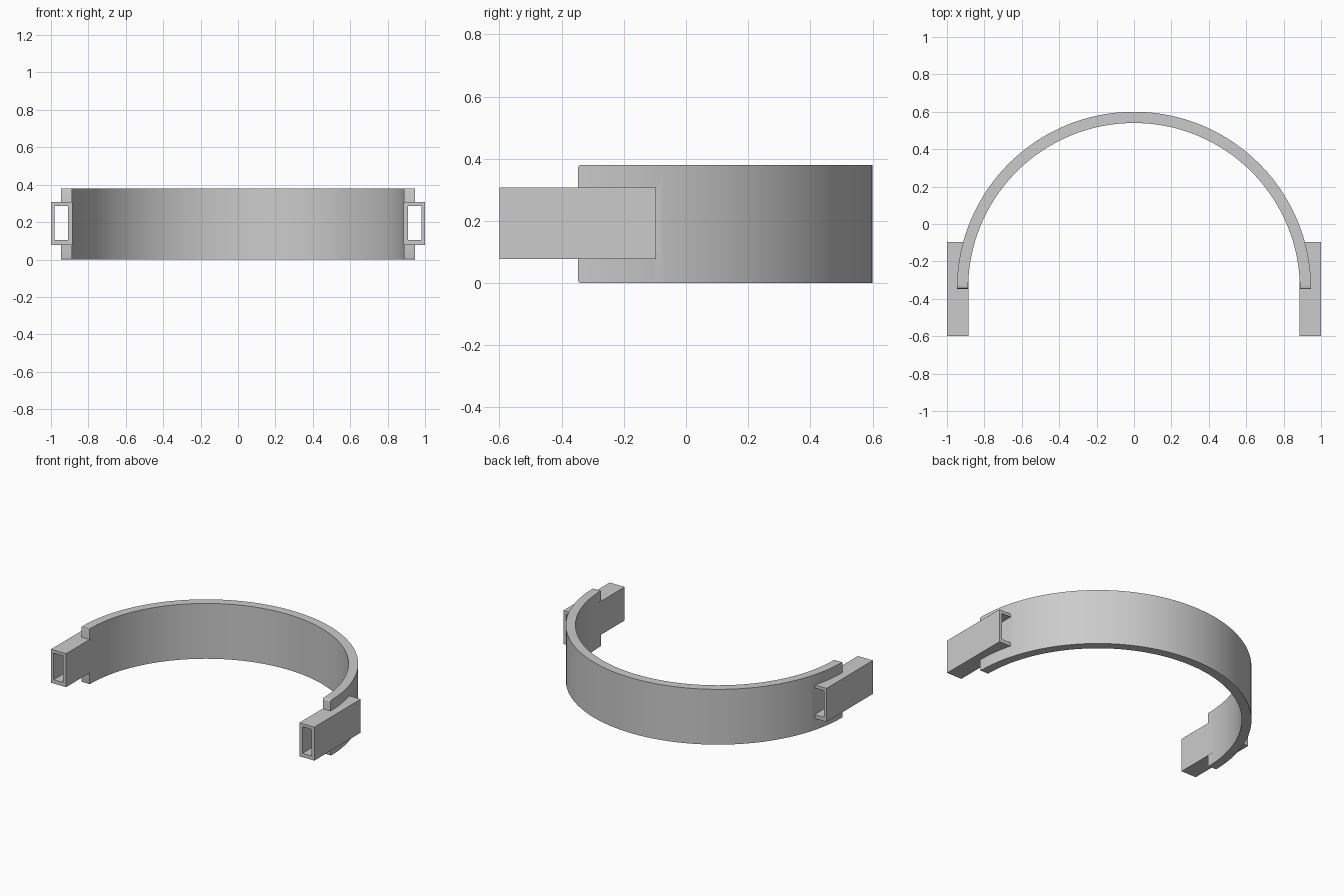
import bpy, bmesh, math

if "Cube" in bpy.data.objects:
    bpy.data.objects.remove(bpy.data.objects["Cube"])

CY = -0.347                  # centre of the arc in y
R_OUT, R_IN = 0.947, 0.887   # band radii
HEIGHT = 0.38
SEGMENTS = 96

grey = bpy.data.materials.new("grey")
grey.diffuse_color = (0.6, 0.6, 0.6, 1)
grey.use_nodes = True
grey.node_tree.nodes["Principled BSDF"].inputs["Base Color"].default_value = grey.diffuse_color


def make_object(name, bm):
    bmesh.ops.recalc_face_normals(bm, faces=bm.faces)
    mesh = bpy.data.meshes.new(name)
    bm.to_mesh(mesh)
    bm.free()
    mesh.materials.append(grey)
    obj = bpy.data.objects.new(name, mesh)
    bpy.context.collection.objects.link(obj)
    return obj


def add_box(bm, x, y, z):
    verts = bmesh.ops.create_cube(bm, size=1)["verts"]
    for v in verts:
        v.co = [(a + b) / 2 + c * (b - a) for c, (a, b) in zip(v.co, (x, y, z))]


# half-ring band: sweep a rectangular section around the arc
bm = bmesh.new()
rings = []
for i in range(SEGMENTS + 1):
    a = math.pi * i / SEGMENTS
    rings.append([bm.verts.new((r * math.cos(a), CY + r * math.sin(a), z))
                  for r, z in ((R_OUT, 0), (R_OUT, HEIGHT), (R_IN, HEIGHT), (R_IN, 0))])
for p, q in zip(rings, rings[1:]):
    for k in range(4):
        bm.faces.new((p[k], p[(k + 1) % 4], q[(k + 1) % 4], q[k]))
bm.faces.new(rings[0])
bm.faces.new(rings[-1])

# slightly rounded top and bottom edges at the two band ends
end_edges = [e for e in bm.edges
             if all(abs(v.co.y - CY) < 1e-4 for v in e.verts)
             and abs(e.verts[0].co.z - e.verts[1].co.z) < 1e-4]
bmesh.ops.bevel(bm, geom=end_edges, offset=0.008, segments=3, profile=0.5,
                affect='EDGES')
band = make_object("band", bm)

# strap slot openings
SLOT_X, SLOT_Z = (0.91, 0.98), (0.104, 0.287)
bm = bmesh.new()
for s in (-1, 1):
    add_box(bm, sorted(s * x for x in SLOT_X), (-0.7, 0.0), SLOT_Z)
cutter = make_object("slot_cutter", bm)
cutter.hide_render = True

# clear the slots through the band
mod = band.modifiers.new("slots", 'BOOLEAN')
mod.operation = 'DIFFERENCE'
mod.solver = 'EXACT'
mod.object = cutter
bpy.context.view_layer.objects.active = band
band.select_set(True)
bpy.ops.object.modifier_apply(modifier=mod.name)
bpy.ops.object.shade_smooth_by_angle(angle=math.radians(30))
bpy.data.objects.remove(cutter)


# rectangular hollow strap sleeves, open at front and back
def make_sleeve(name, side):
    bm = bmesh.new()
    loops = []
    for y in (-0.6, -0.097):
        for (x0, x1), (z0, z1) in (((0.886, 1.0), (0.078, 0.308)), (SLOT_X, SLOT_Z)):
            loops.append([bm.verts.new((side * x, y, z))
                          for x, z in ((x0, z0), (x1, z0), (x1, z1), (x0, z1))])
    front_out, front_in, back_out, back_in = loops
    for a, b in ((front_out, front_in), (front_in, back_in),
                 (back_in, back_out), (back_out, front_out)):
        for k in range(4):
            n = (k + 1) % 4
            bm.faces.new((a[k], a[n], b[n], b[k]))
    return make_object(name, bm)


make_sleeve("right_strap_sleeve", 1)
make_sleeve("left_strap_sleeve", -1)
